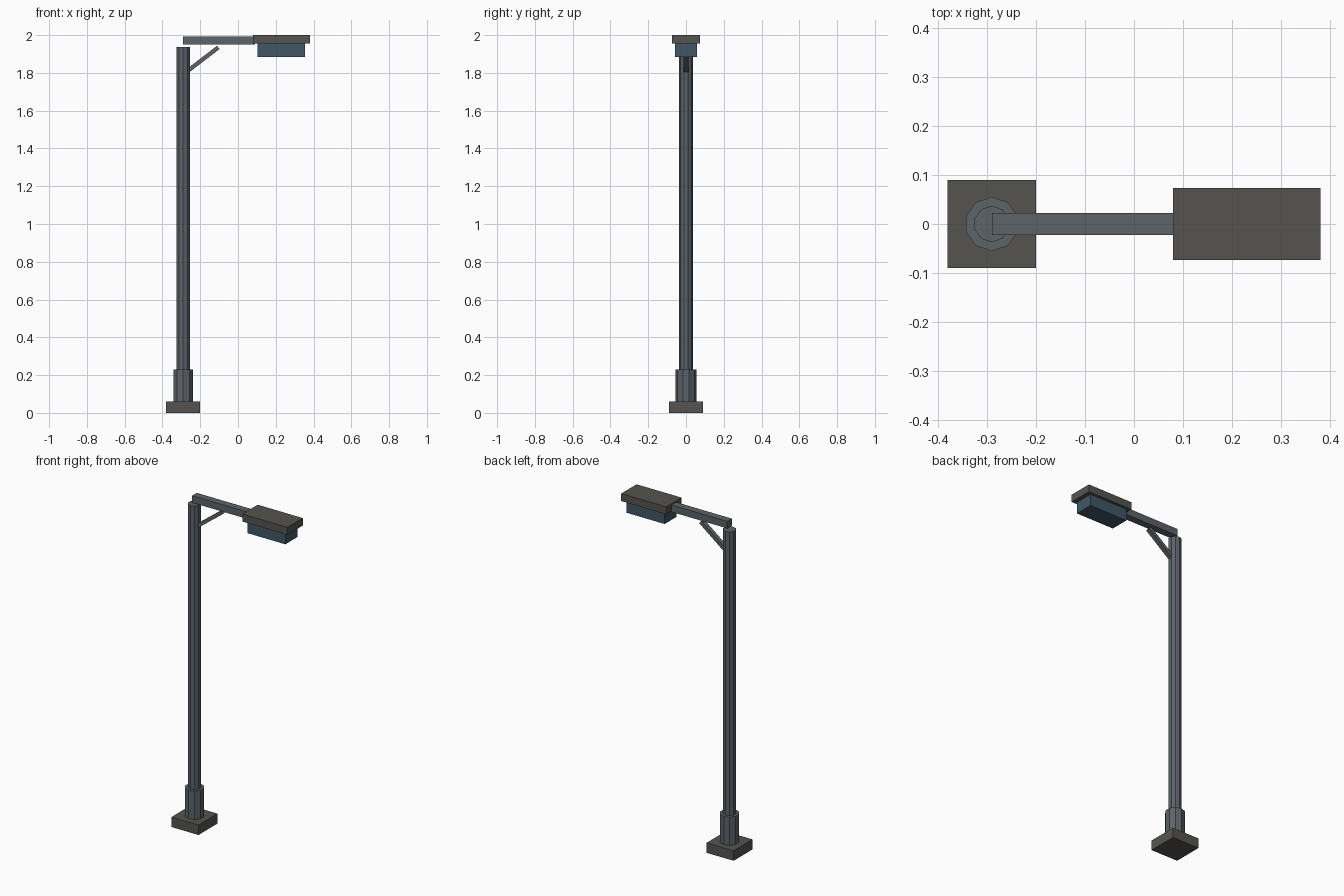
import bpy
import math
from mathutils import Vector

if "Cube" in bpy.data.objects:
    bpy.data.objects.remove(bpy.data.objects["Cube"])


def material(name, rgb):
    m = bpy.data.materials.new(name)
    m.diffuse_color = (*rgb, 1)
    m.use_nodes = True
    m.node_tree.nodes["Principled BSDF"].inputs["Base Color"].default_value = m.diffuse_color
    return m


IRON = material("grey_brown", (0.09, 0.088, 0.08))
STEEL = material("blue_grey", (0.11, 0.125, 0.14))
GLASS = material("dark_blue", (0.05, 0.095, 0.13))


def box(name, lo, hi, mat):
    lo, hi = Vector(lo), Vector(hi)
    bpy.ops.mesh.primitive_cube_add(size=1, location=(lo + hi) / 2)
    ob = bpy.context.object
    ob.name = name
    ob.scale = hi - lo
    ob.data.materials.append(mat)
    return ob


def post(name, radius, z0, z1, mat):
    bpy.ops.mesh.primitive_cylinder_add(vertices=10, radius=radius, depth=z1 - z0,
                                        location=(-0.29, 0, (z0 + z1) / 2))
    ob = bpy.context.object
    ob.name = name
    ob.data.materials.append(mat)
    return ob


# Base plate, collar and pole
box("base_plate", (-0.38, -0.09, 0), (-0.20, 0.09, 0.06), IRON)
post("pole_collar", 0.055, 0.06, 0.23, STEEL)
post("pole", 0.037, 0.06, 1.937, STEEL)

# Horizontal arm
box("arm", (-0.29, -0.022, 1.95), (0.09, 0.022, 1.992), STEEL)

# Diagonal brace under the arm
a, b = Vector((-0.28, 0, 1.80)), Vector((-0.104, 0, 1.935))
d, c = b - a, (a + b) / 2
half = Vector((d.length / 2, 0.013, 0.011))
brace = box("brace", c - half, c + half, STEEL)
brace.rotation_euler.y = -math.atan2(d.z, d.x)

# Lamp head with the lens below
box("lamp_housing", (0.08, -0.073, 1.955), (0.38, 0.073, 2.0), IRON)
box("lamp_lens", (0.102, -0.057, 1.885), (0.355, 0.057, 1.956), GLASS)
